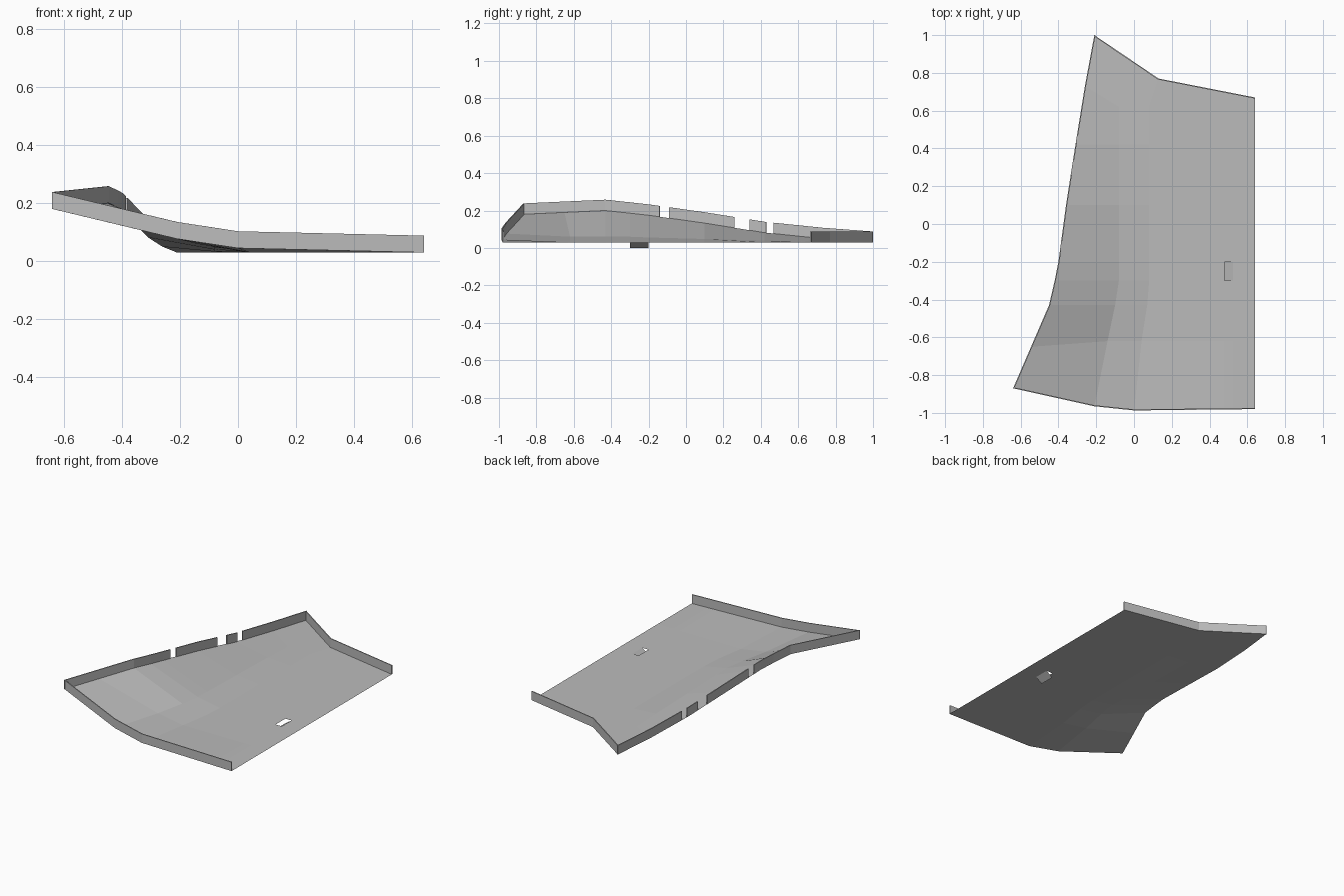
import bpy
from mathutils import Vector

if "Cube" in bpy.data.objects:
    bpy.data.objects.remove(bpy.data.objects["Cube"])

grey = bpy.data.materials.new("plain grey")
grey.diffuse_color = (0.5, 0.5, 0.5, 1)
grey.use_nodes = True
grey.node_tree.nodes["Principled BSDF"].inputs["Base Color"].default_value = grey.diffuse_color
WALL_H, WALL_T = 0.058, 0.006


def make(name, verts, faces):
    me = bpy.data.meshes.new(name)
    me.from_pydata([tuple(v) for v in verts], [], faces)
    me.materials.append(grey)
    ob = bpy.data.objects.new(name, me)
    bpy.context.collection.objects.link(ob)
    return ob


# Cross rows of the panel: outer edge, foot of the slope, start of the flat, right y
rows = [
    ((-.64, -.87, .18), (-.21, -.965, .077), (.0, -.987, .045), -.98),
    ((-.545, -.65, .19), (-.14, -.62, .06), (.04, -.62, .03), -.62),
    ((-.45, -.43, .20), (-.10, -.43, .06), (.07, -.43, .03), -.43),
    ((-.42, -.30, .186), (-.08, -.30, .06), (.08, -.30, .03), -.30),
    ((-.40, -.20, .175), (-.08, -.20, .056), (.08, -.20, .03), -.20),
    ((-.36, .10, .133), (-.08, .10, .048), (.08, .10, .03), .10),
    ((-.31, .42, .082), (-.08, .42, .04), (.08, .42, .03), .42),
    ((-.26, .73, .05), (-.08, .62, .033), (.08, .62, .03), .50),
    ((-.21, 1.0, .03), (-.04, .885, .03), (.13, .77, .03), .67),
]
flat_x = (.48, .525, .64)
grid = []
for left, foot, start, ry in rows:
    s, end = Vector(start), Vector((.64, ry, .03))
    flat = [s.lerp(end, (x - s.x) / (.64 - s.x)) for x in flat_x]
    grid.append([Vector(left), Vector(foot), s] + flat)

# Floor panel, with one cell left open for the bent tab
n = len(grid[0])
faces = []
for r in range(len(grid) - 1):
    for c in range(n - 1):
        if (r, c) != (3, 3):
            a = r * n + c
            faces.append((a, a + 1, a + n + 1, a + n))
make("floor_panel", [v for row in grid for v in row], faces)

# Tab bent down out of the opening
make("bent_tab", [(.48, -.30, 0), (.525, -.30, .03), (.525, -.20, .03), (.48, -.20, 0)],
     [(0, 1, 2, 3)])


# Upright rims along the edges
def rim(name, path):
    k = len(path)
    verts = list(path) + [p + Vector((0, 0, WALL_H)) for p in path]
    ob = make(name, verts, [(i, i + 1, k + i + 1, k + i) for i in range(k - 1)])
    mod = ob.modifiers.new("thickness", 'SOLIDIFY')
    mod.thickness = WALL_T
    mod.offset = -1


edge = [row[0] for row in grid]


def edge_at(y):
    for a, b in zip(edge, edge[1:]):
        if y <= b.y:
            return a.lerp(b, (y - a.y) / (b.y - a.y))
    return edge[-1]


rim("front_rim", grid[0])
rim("back_rim", grid[-1][::-1])
for i, (y0, y1) in enumerate([(-.87, -.14), (-.09, .26), (.34, .43), (.47, 1.0)]):
    path = [edge_at(y0)] + [p for p in edge if y0 < p.y < y1] + [edge_at(y1)]
    rim(f"side_rim_{i + 1}", path[::-1])
